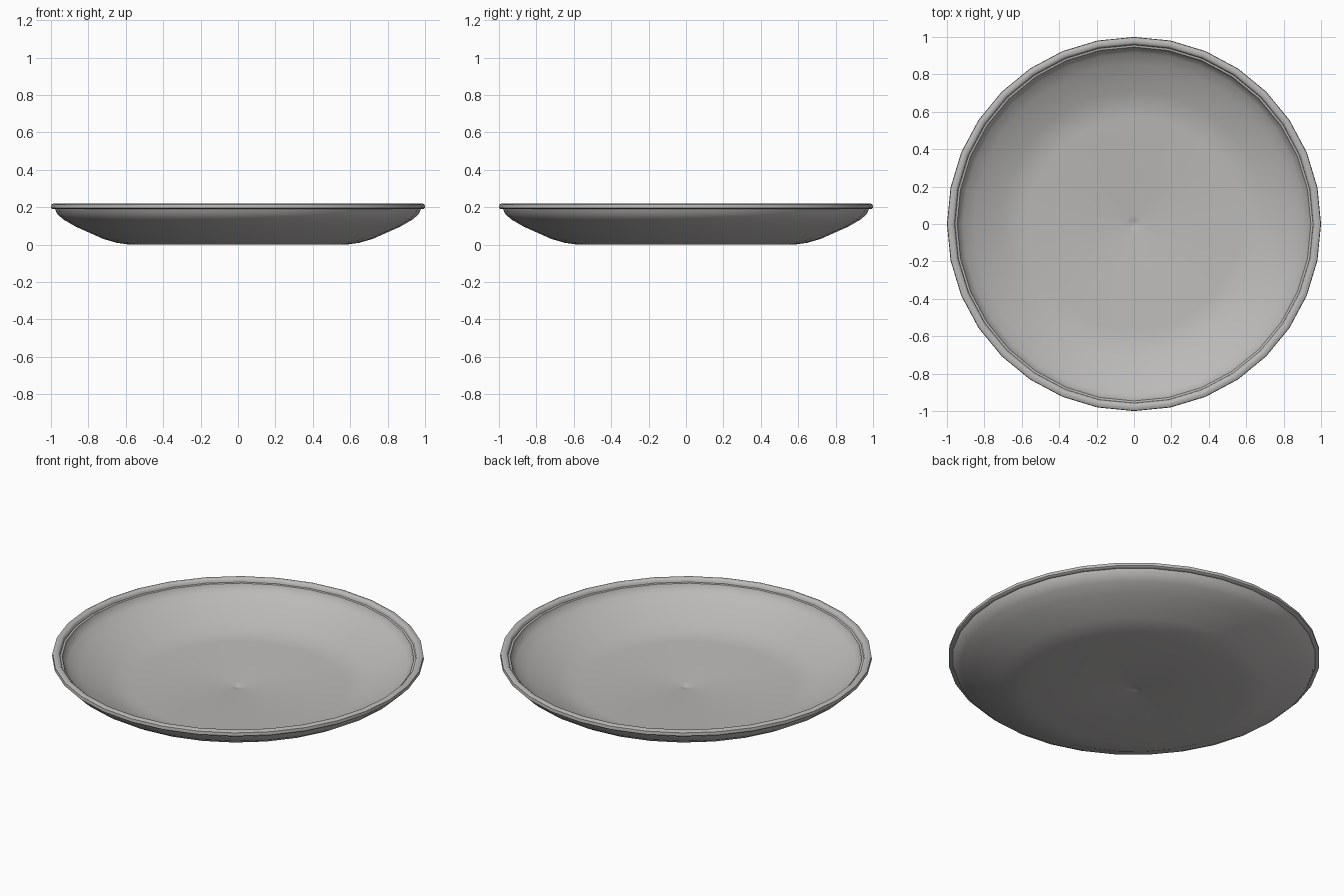
import bpy, bmesh, math

if "Cube" in bpy.data.objects:
    bpy.data.objects.remove(bpy.data.objects["Cube"])

SIDES = 32

# single warm grey glaze
mat = bpy.data.materials.new("warm_grey")
mat.diffuse_color = (0.50, 0.49, 0.48, 1)
mat.use_nodes = True
mat.node_tree.nodes["Principled BSDF"].inputs["Base Color"].default_value = mat.diffuse_color

# plate cross-section (radius, height), from underside centre round the rim to the inside centre
profile = [
    (0.0, 0.012), (0.015, 0.006), (0.05, 0.0), (0.58, 0.0), (0.65, 0.010), (0.72, 0.030),
    (0.87, 0.097), (0.935, 0.135), (0.967, 0.163), (0.978, 0.190),      # underside and wall
    (0.993, 0.190), (1.0, 0.196), (0.998, 0.214), (0.985, 0.220),       # rim band
    (0.968, 0.219), (0.960, 0.212), (0.957, 0.198), (0.946, 0.196),     # inner step
    (0.940, 0.178), (0.915, 0.154), (0.855, 0.119), (0.71, 0.054),
    (0.64, 0.034), (0.57, 0.025), (0.05, 0.025), (0.015, 0.019), (0.0, 0.010 + 0.004),
]


def lathe(name, pts, sides):
    bm = bmesh.new()
    rings = []
    for r, z in pts:
        if r == 0:
            rings.append([bm.verts.new((0, 0, z))])
        else:
            rings.append([bm.verts.new((r * math.cos(2 * math.pi * i / sides),
                                        r * math.sin(2 * math.pi * i / sides), z))
                          for i in range(sides)])
    for a, b in zip(rings, rings[1:]):
        for i in range(sides):
            j = (i + 1) % sides
            if len(a) == 1:
                bm.faces.new((a[0], b[j], b[i]))
            elif len(b) == 1:
                bm.faces.new((a[i], a[j], b[0]))
            else:
                bm.faces.new((a[i], a[j], b[j], b[i]))
    bmesh.ops.recalc_face_normals(bm, faces=bm.faces)
    me = bpy.data.meshes.new(name)
    bm.to_mesh(me)
    bm.free()
    ob = bpy.data.objects.new(name, me)
    bpy.context.collection.objects.link(ob)
    me.materials.append(mat)
    bpy.context.view_layer.objects.active = ob
    ob.select_set(True)
    bpy.ops.object.shade_smooth_by_angle(angle=math.radians(50))
    return ob


# the plate
lathe("plate", profile, SIDES)
